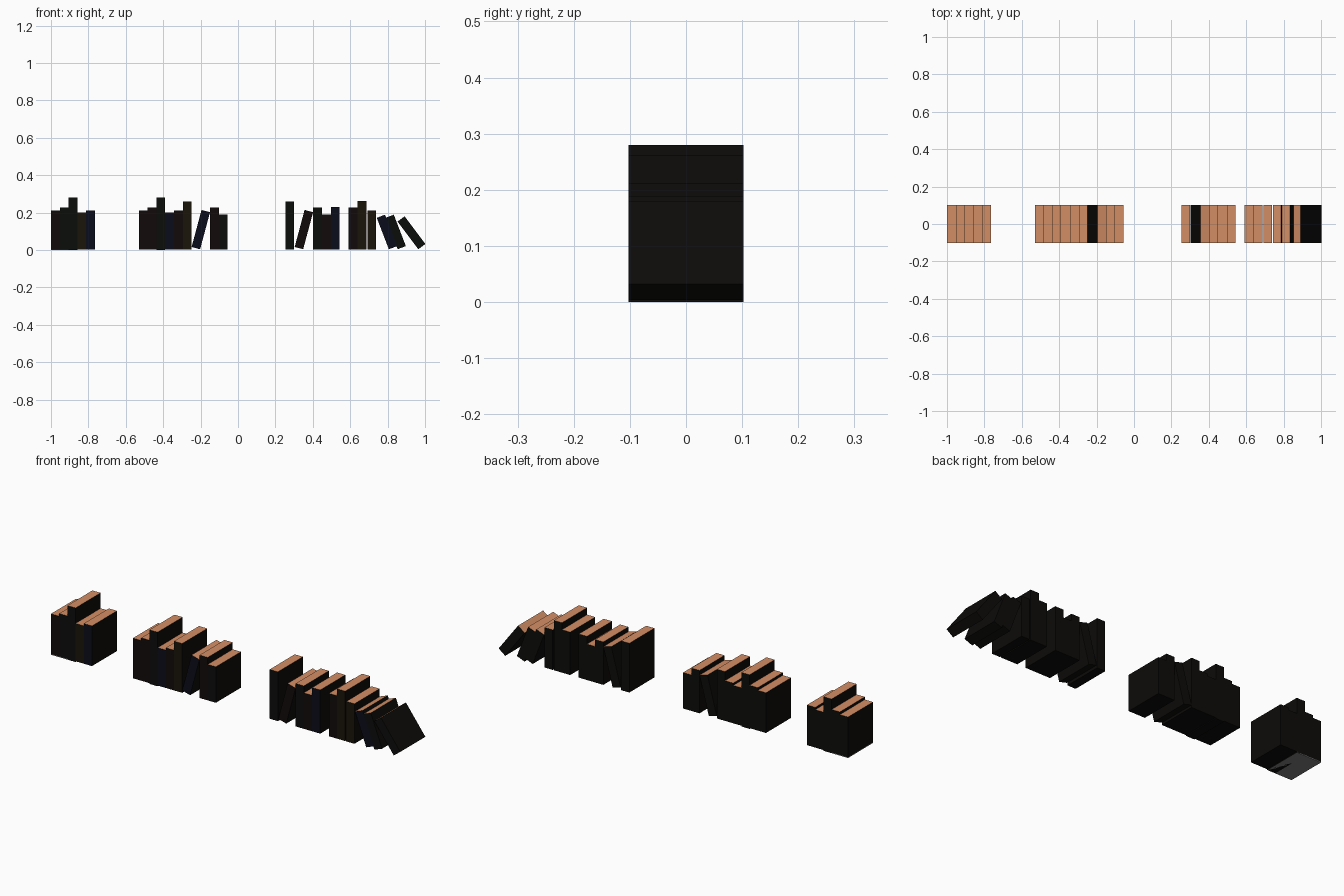
import bpy, bmesh
from math import radians
from mathutils import Matrix, Vector

if "Cube" in bpy.data.objects:
    bpy.data.objects.remove(bpy.data.objects["Cube"])

W, D, BASE = 0.047, 0.205, 0.004   # book thickness, depth, gap under books


def material(name, rgb):
    m = bpy.data.materials.new(name)
    m.diffuse_color = (*rgb, 1)
    m.use_nodes = True
    m.node_tree.nodes["Principled BSDF"].inputs["Base Color"].default_value = m.diffuse_color
    return m


pages = material("pages", (0.65, 0.27, 0.13))
cover = material("cover", (0.004, 0.0035, 0.003))
metal = material("plate_grey", (0.2, 0.2, 0.2))
spines = {
    "red": material("spine_red", (0.006, 0.003, 0.003)),
    "green": material("spine_green", (0.003, 0.004, 0.003)),
    "navy": material("spine_navy", (0.003, 0.004, 0.010)),
    "brown": material("spine_brown", (0.010, 0.007, 0.003)),
}


def book(name, x_left, height, colour, lean=0, z=BASE):
    """Box with page-coloured top and tinted spine; lean in degrees toward +x."""
    bm = bmesh.new()
    bmesh.ops.create_cube(bm, size=1)
    bmesh.ops.scale(bm, vec=(W, D, height), verts=bm.verts)
    bm.normal_update()
    for f in bm.faces:
        f.material_index = 1 if f.normal.z > 0.5 else 2 if f.normal.y < -0.5 else 0
    bmesh.ops.rotate(bm, matrix=Matrix.Rotation(radians(lean), 3, 'Y'), verts=bm.verts)
    low_x = min(v.co.x for v in bm.verts)
    low_z = min(v.co.z for v in bm.verts)
    bmesh.ops.translate(bm, vec=Vector((x_left - low_x, 0, z - low_z)), verts=bm.verts)
    me = bpy.data.meshes.new(name)
    bm.to_mesh(me)
    bm.free()
    for m in (cover, pages, spines[colour]):
        me.materials.append(m)
    bpy.context.collection.objects.link(bpy.data.objects.new(name, me))


# Runs of upright books: start x, then (height, spine colour)
runs = [
    (-1.0, [(.208, "red"), (.222, "green"), (.28, "green"), (.196, "brown"), (.208, "navy")]),
    (-0.53, [(.208, "red"), (.222, "red"), (.28, "green"), (.196, "navy"),
             (.208, "red"), (.255, "brown")]),
    (-0.149, [(.222, "red"), (.186, "green")]),
    (0.253, [(.255, "green")]),
    (0.402, [(.222, "green"), (.186, "red"), (.226, "navy")]),
    (0.592, [(.222, "red"), (.258, "brown")]),
    (0.692, [(.207, "brown")]),
]
n = 0
for start, books in runs:
    for i, (h, c) in enumerate(books):
        n += 1
        tall = h > 0.27
        book(f"upright_book_{n}", start + i * W, h, c, z=0 if tall else BASE)

# Leaning books: left x, height, colour, lean
for i, (x, h, c, a) in enumerate([
        (-0.248, .205, "navy", 15), (0.303, .205, "red", 15),
        (0.742, .180, "navy", -21), (0.789, .180, "green", -21),
        (0.853, .185, "green", -37)]):
    book(f"leaning_book_{i + 1}", x, h, c, lean=a)

# Thin grey plate under the first books
bpy.ops.mesh.primitive_cube_add(size=1, location=(-0.93, 0, BASE / 2))
plate = bpy.context.object
plate.name = "base_plate"
plate.scale = (0.14, D, BASE)
plate.data.materials.append(metal)
